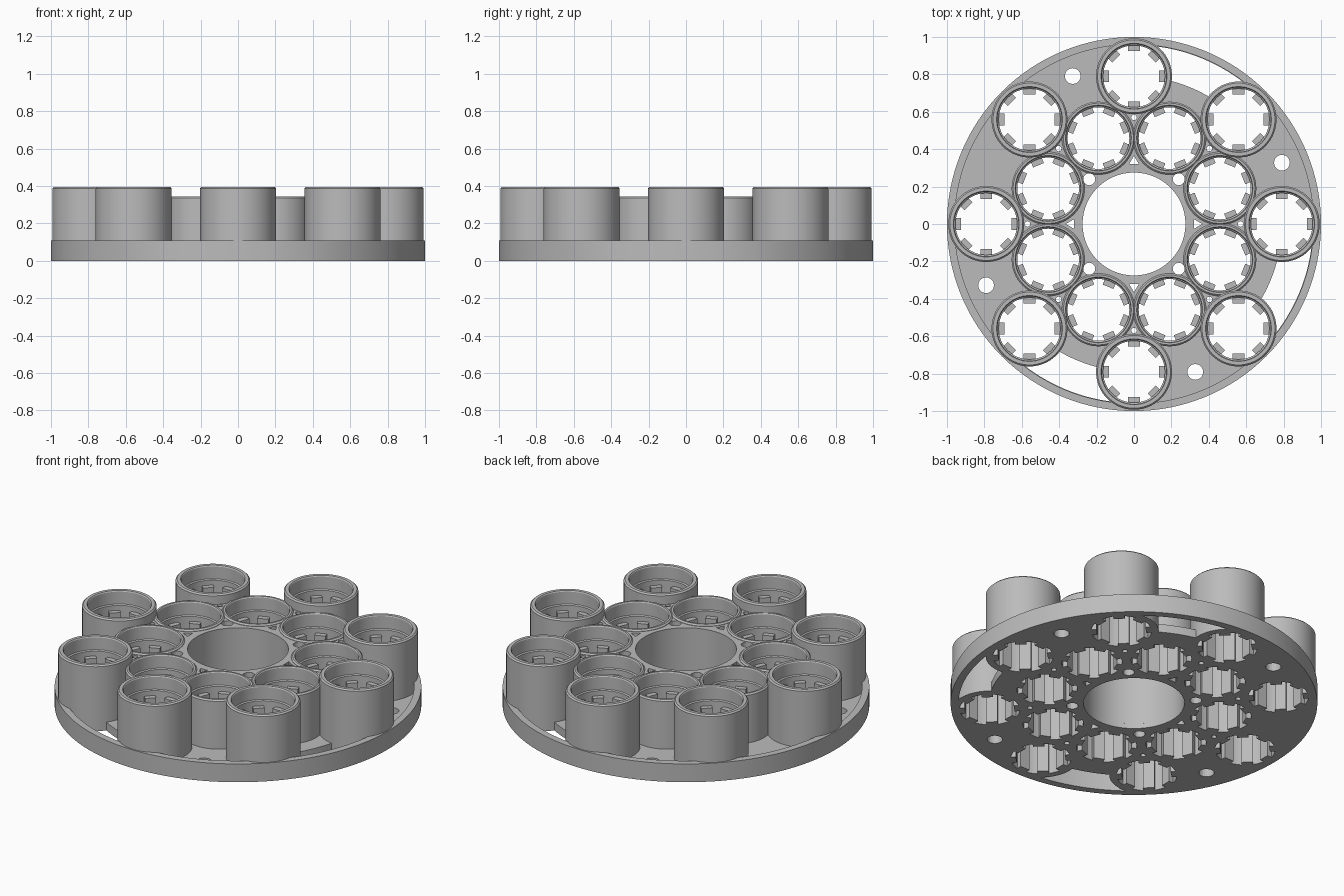
import bpy, bmesh, math
from mathutils import Matrix, Vector

if "Cube" in bpy.data.objects:
    bpy.data.objects.remove(bpy.data.objects["Cube"], do_unlink=True)

grey = bpy.data.materials.new("plain grey")
grey.use_nodes = True
colour = (0.5, 0.5, 0.5, 1)
grey.diffuse_color = colour
grey.node_tree.nodes["Principled BSDF"].inputs["Base Color"].default_value = colour

OUTER_R, INNER_R = 0.79, 0.497
EIGHTH = math.tau / 8


def polar(r, a, z=0):
    return Vector((r * math.cos(a), r * math.sin(a), z))


def finish(name, bm, cutter=False):
    bmesh.ops.recalc_face_normals(bm, faces=bm.faces)
    mesh = bpy.data.meshes.new(name)
    bm.to_mesh(mesh)
    bm.free()
    mesh.materials.append(grey)
    obj = bpy.data.objects.new(name, mesh)
    bpy.context.collection.objects.link(obj)
    obj.hide_render = cutter
    if cutter:
        obj.hide_viewport = True
        obj.display_type = 'WIRE'
    return obj


def lathe(bm, profile, centre=Vector(), sides=64):
    """Spin a closed (radius, height) profile into a ring."""
    rings = [[bm.verts.new(centre + polar(r, math.tau * i / sides, z)) for r, z in profile]
             for i in range(sides)]
    n = len(profile)
    for i in range(sides):
        a, b = rings[i], rings[(i + 1) % sides]
        for j in range(n):
            k = (j + 1) % n
            bm.faces.new((a[j], b[j], b[k], a[k]))


def prism(bm, outline, z0, z1):
    low = [bm.verts.new((p.x, p.y, z0)) for p in outline]
    high = [bm.verts.new((p.x, p.y, z1)) for p in outline]
    bm.faces.new(low[::-1])
    bm.faces.new(high)
    for i in range(len(low)):
        j = (i + 1) % len(low)
        bm.faces.new((low[i], low[j], high[j], high[i]))


def drill(bm, centre, r, sides=24, turn=0):
    prism(bm, [centre + polar(r, turn + math.tau * i / sides) for i in range(sides)], -0.1, 0.6)


def cut(obj, cutter):
    mod = obj.modifiers.new("cut", 'BOOLEAN')
    mod.operation, mod.solver, mod.object = 'DIFFERENCE', 'EXACT', cutter


outer_spots = [polar(OUTER_R, EIGHTH * i) for i in range(8)]
inner_spots = [polar(INNER_R, EIGHTH * (i + 0.5)) for i in range(8)]

# Cutter for cup bores, screw holes and triangular vents
bm = bmesh.new()
for spot in outer_spots + inner_spots:
    drill(bm, spot, 0.18, 64)
for i in range(8):
    a = EIGHTH * i
    drill(bm, polar(0.57, a), 0.015, 12)
    if i % 2:
        drill(bm, polar(0.338, a), 0.032)
    else:
        drill(bm, polar(0.335, a), 0.03, 3, a)
hole_cutter = finish("hole_cutter", bm, True)

# Cutter for rim windows and mounting holes
bm = bmesh.new()
for i in range(4):
    a = EIGHTH * (2 * i + 1)
    steps = [a + EIGHTH * t / 20 for t in range(21)]
    arc = [polar(0.957, s) for s in steps] + [polar(0.79, s) for s in reversed(steps)]
    prism(bm, arc, -0.1, 0.6)
    drill(bm, polar(0.856, a - EIGHTH / 2), 0.042)
window_cutter = finish("window_cutter", bm, True)

# Base plate with raised rim
bm = bmesh.new()
lathe(bm, [(0.275, 0), (1, 0), (1, 0.11), (0.96, 0.11), (0.96, 0.05), (0.275, 0.05)], sides=128)
base = finish("base_plate", bm)
cut(base, hole_cutter)
cut(base, window_cutter)

# Central hub
bm = bmesh.new()
lathe(bm, [(0.275, 0.03), (0.605, 0.03), (0.605, 0.335), (0.275, 0.335)], sides=96)
hub = finish("hub", bm)
cut(hub, hole_cutter)


# Cups with a stepped bore and softened lip
def cups(name, spots, radius, top):
    bm = bmesh.new()
    for spot in spots:
        lathe(bm, [(radius, 0), (radius, top - 0.008), (radius - 0.008, top), (0.176, top),
                   (0.172, top - 0.006), (0.172, top - 0.08), (0.165, top - 0.085), (0.165, 0)], spot)
    return finish(name, bm)


outer = cups("outer_cups", outer_spots, 0.203, 0.395)
inner = cups("inner_cups", inner_spots, 0.195, 0.345)


# Grip tabs inside every cup
def tabs(name, spots, height):
    bm = bmesh.new()
    for spot in spots:
        heading = math.atan2(spot.y, spot.x)
        for i in range(8):
            turn = heading + EIGHTH * i
            place = (Matrix.Translation(spot) @ Matrix.Rotation(turn, 4, 'Z')
                     @ Matrix.Translation((0.152, 0, height / 2))
                     @ Matrix.Diagonal((0.036, 0.062, height, 1)))
            bmesh.ops.create_cube(bm, size=1, matrix=place)
    return finish(name, bm)


tabs("outer_grip_tabs", outer_spots, 0.28)
tabs("inner_grip_tabs", inner_spots, 0.23)

# Smooth the round walls, keep edges crisp
for obj in (base, hub, outer, inner):
    bpy.ops.object.select_all(action='DESELECT')
    obj.select_set(True)
    bpy.context.view_layer.objects.active = obj
    bpy.ops.object.shade_smooth_by_angle(angle=math.radians(30))
